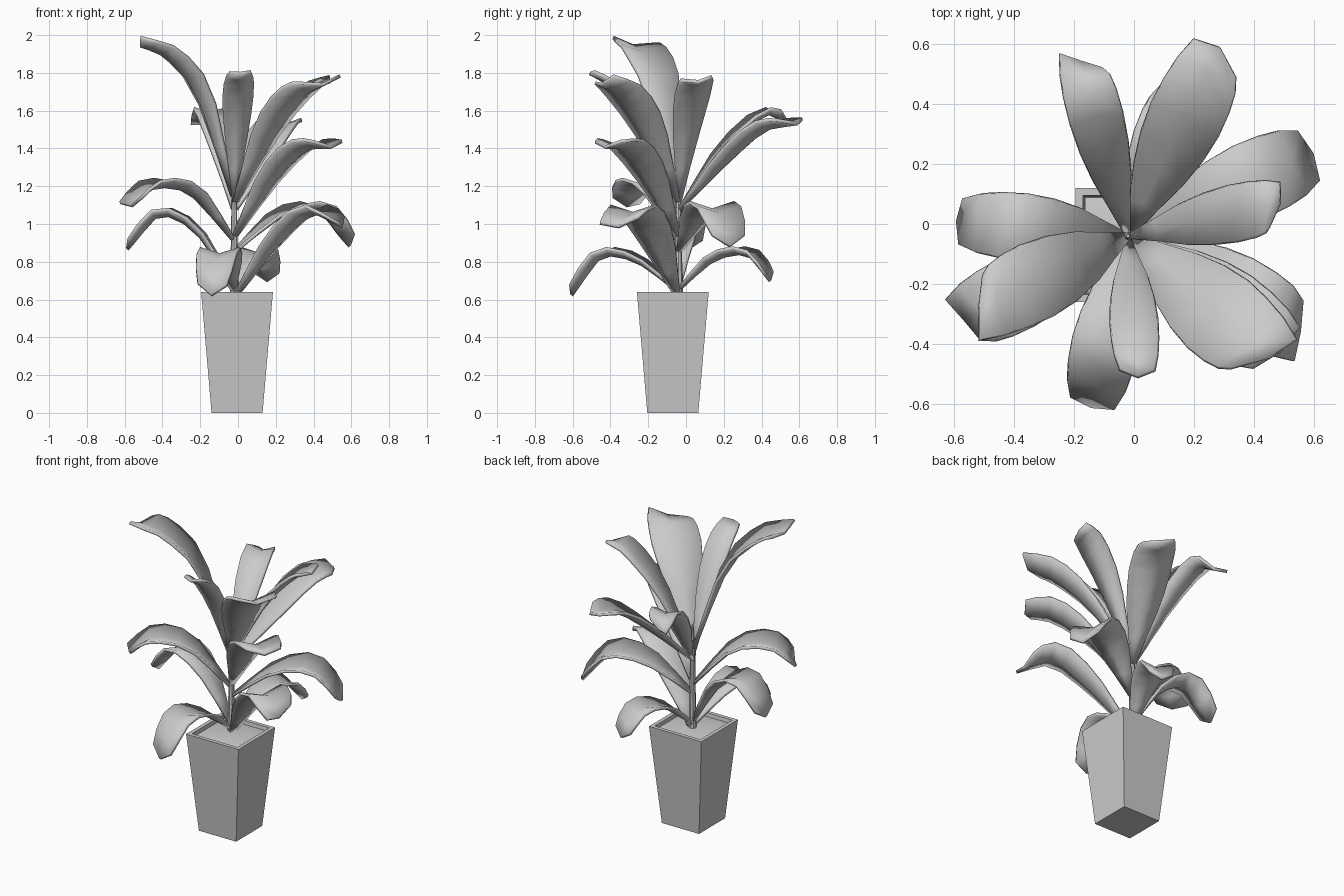
import bpy, bmesh, math
from mathutils import Vector

if "Cube" in bpy.data.objects:
    bpy.data.objects.remove(bpy.data.objects["Cube"])

STEM = Vector((-0.02, -0.04, 0))


def finish(bm, name, angle=35):
    bmesh.ops.recalc_face_normals(bm, faces=bm.faces)
    me = bpy.data.meshes.new(name)
    bm.to_mesh(me)
    bm.free()
    ob = bpy.data.objects.new(name, me)
    bpy.context.collection.objects.link(ob)
    bpy.ops.object.select_all(action='DESELECT')
    ob.select_set(True)
    bpy.context.view_layer.objects.active = ob
    bpy.ops.object.shade_smooth_by_angle(angle=math.radians(angle))
    return ob


def rings(name, profile, sides, center, twist=0.0):
    """Stack of regular polygons given as (radius, z), capped at both ends."""
    bm = bmesh.new()
    loops = []
    for r, z in profile:
        loops.append([bm.verts.new((center[0] + r * math.cos(twist + i * math.tau / sides),
                                    center[1] + r * math.sin(twist + i * math.tau / sides), z))
                      for i in range(sides)])
    for a, b in zip(loops, loops[1:]):
        for i in range(sides):
            j = (i + 1) % sides
            bm.faces.new((a[i], a[j], b[j], b[i]))
    bm.faces.new(loops[0][::-1])
    bm.faces.new(loops[-1])
    return finish(bm, name)


def interp(table, t):
    for (a, x), (b, y) in zip(table, table[1:]):
        if t <= b:
            return x + (y - x) * (t - a) / (b - a)
    return table[-1][1]


def spline(pts, t):
    """Catmull-Rom through the midrib points."""
    n = len(pts) - 1
    i = min(int(t * n), n - 1)
    f = t * n - i
    p1, p2 = pts[i], pts[i + 1]
    p0 = pts[i - 1] if i > 0 else p1 * 2 - p2
    p3 = pts[i + 2] if i + 2 <= n else p2 * 2 - p1
    return 0.5 * (2 * p1 + (p2 - p0) * f + (2 * p0 - 5 * p1 + 4 * p2 - p3) * f * f
                  + (3 * p1 - p0 - 3 * p2 + p3) * f ** 3)


WIDTH = [(0, 0.12), (0.15, 0.42), (0.35, 0.85), (0.55, 1.0), (0.8, 0.96), (1, 0.72)]


def leaf(name, az, width, skew, apex, base_z, *rz):
    a = math.radians(az)
    out = Vector((math.cos(a), math.sin(a), 0))
    side = Vector((-out.y, out.x, 0))
    pts = [STEM + out * 0.01 + Vector((0, 0, base_z))]
    pts += [STEM + out * r + Vector((0, 0, z)) for r, z in zip(rz[::2], rz[1::2])]
    bm = bmesh.new()
    rows, n = [], 7
    for k in range(n + 1):
        t = k / n
        p = spline(pts, t)
        tan = (spline(pts, min(t + 0.02, 1)) - spline(pts, max(t - 0.02, 0))).normalized()
        nor = tan.cross(side)
        half = width / 2 * interp(WIDTH, t)
        row = []
        for v in (-1, 0, 1):
            # channelled cross-section, slanted or pointed tip
            q = p + side * v * half + nor * half * (0.3 * abs(v) - 0.13)
            q += tan * half * t ** 6 * (skew * v + apex * (0.5 - abs(v)))
            row.append(bm.verts.new(q))
        rows.append(row)
    for r0, r1 in zip(rows, rows[1:]):
        for i in range(2):
            bm.faces.new((r0[i], r1[i], r1[i + 1], r0[i + 1]))
    ob = finish(bm, name, 50)
    mod = ob.modifiers.new("thickness", 'SOLIDIFY')
    mod.thickness = 0.018
    mod.offset = 0


# Square tapered pot with recessed top, and soil
S = math.sqrt(2)
POT = (-0.005, -0.07)
rings("pot", [(0.135 * S, 0), (0.19 * S, 0.64), (0.165 * S, 0.64), (0.16 * S, 0.605)],
      4, POT, math.pi / 4)
rings("soil", [(0.158 * S, 0.60), (0.159 * S, 0.618), (0.12 * S, 0.63)], 4, POT, math.pi / 4)

# Central stem
rings("stem", [(0.024, 0.6), (0.018, 0.9), (0.014, 1.15), (0.006, 1.3)], 8, STEM)

# Leaves: angle, width, tip slant, tip point, base height, midrib (radius, height) points
LEAVES = [
    (105, 0.18, 0.7, 0.1, 1.08, 0.24, 1.40, 0.47, 1.59, 0.60, 1.54),
    (64, 0.25, 0.3, 0.4, 1.08, 0.27, 1.33, 0.50, 1.51, 0.68, 1.54),
    (206, 0.26, 0.6, 0.0, 1.15, 0.20, 1.69, 0.40, 1.90, 0.55, 1.955),
    (-86, 0.16, 0.1, 0.3, 1.12, 0.17, 1.50, 0.33, 1.72, 0.46, 1.80),
    (12, 0.19, 0.5, 0.2, 1.12, 0.22, 1.51, 0.41, 1.72, 0.51, 1.76),
    (-41, 0.30, 0.5, 0.1, 1.12, 0.26, 1.50, 0.46, 1.69, 0.61, 1.75),
    (-37, 0.28, 0.2, 0.2, 0.94, 0.26, 1.25, 0.47, 1.41, 0.63, 1.42),
    (-29, 0.27, -0.4, 0.2, 0.62, 0.25, 0.90, 0.47, 1.07, 0.65, 1.00),
    (24, 0.26, 0.0, 0.6, 0.86, 0.27, 1.05, 0.50, 1.08, 0.66, 0.91),
    (207, 0.25, -0.3, 0.2, 0.92, 0.25, 1.17, 0.47, 1.21, 0.61, 1.11),
    (175, 0.22, 0.0, 0.6, 0.68, 0.20, 0.97, 0.40, 1.06, 0.56, 0.89),
    (-102, 0.22, 0.1, 0.7, 0.65, 0.22, 0.81, 0.42, 0.84, 0.57, 0.65),
    (70, 0.20, 0.0, 0.6, 0.66, 0.20, 0.82, 0.39, 0.85, 0.51, 0.72),
]
for i, args in enumerate(LEAVES):
    leaf(f"leaf_{i + 1:02d}", *args)
